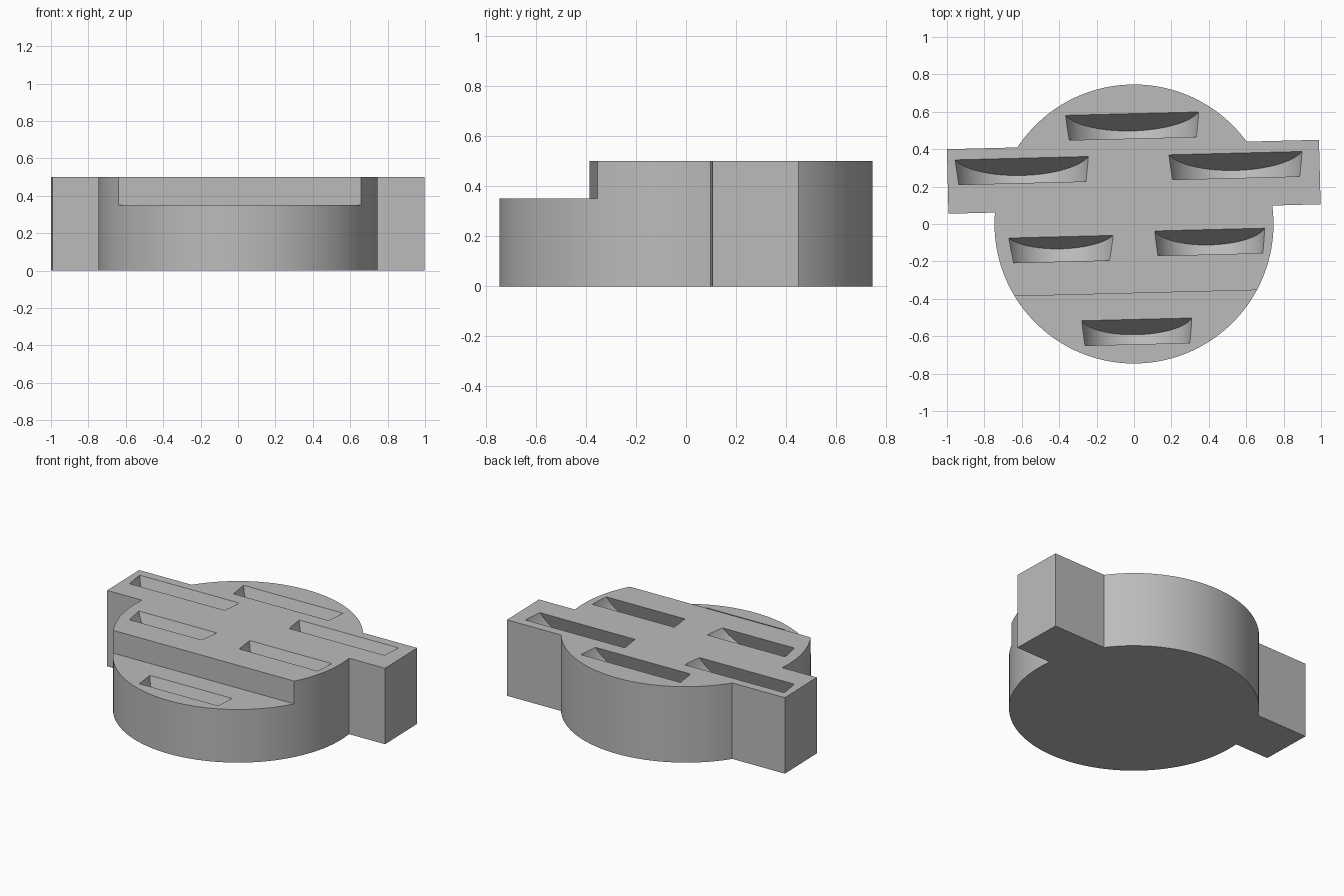
import bpy
import math
from mathutils import Vector, Matrix

if "Cube" in bpy.data.objects:
    bpy.data.objects.remove(bpy.data.objects["Cube"])

TURN = Matrix.Rotation(math.radians(1.45), 4, 'Z')   # whole layout is slightly turned
TILT = math.radians(20)                              # coins lean backwards
HEIGHT, STEP_Z, STEP_Y = 0.5, 0.35, -0.37

gray = bpy.data.materials.new("plain gray")
gray.diffuse_color = (0.5, 0.5, 0.5, 1)
gray.use_nodes = True
gray.node_tree.nodes["Principled BSDF"].inputs["Base Color"].default_value = gray.diffuse_color


def finish(name, matrix):
    ob = bpy.context.object
    ob.name = name
    ob.data.transform(TURN @ matrix)
    ob.data.materials.append(gray)
    return ob


def box(name, x0, x1, y0, y1, z0, z1):
    bpy.ops.mesh.primitive_cube_add(size=1)
    centre = Vector(((x0 + x1) / 2, (y0 + y1) / 2, (z0 + z1) / 2))
    return finish(name, Matrix.Translation(centre)
                  @ Matrix.Diagonal((x1 - x0, y1 - y0, z1 - z0, 1)))


def cylinder(name, radius, depth, matrix, sides):
    bpy.ops.mesh.primitive_cylinder_add(vertices=sides, radius=radius, depth=depth)
    return finish(name, matrix)


def combine(target, tool, operation):
    mod = target.modifiers.new(tool.name, 'BOOLEAN')
    mod.operation, mod.solver, mod.object = operation, 'EXACT', tool
    tool.hide_render = True
    bpy.context.view_layer.objects.active = target
    bpy.ops.object.modifier_apply(modifier=mod.name)
    bpy.data.objects.remove(tool)


# Round body with a cross bar and a lowered front
body = cylinder("coin_holder_body", 0.746, HEIGHT,
                Matrix.Translation((0, 0, HEIGHT / 2)), 128)
combine(body, box("side_arms", -0.99, 1.0, 0.08, 0.425, 0, HEIGHT), 'UNION')
combine(body, box("front_step", -1.2, 1.2, -1.2, STEP_Y, STEP_Z, 1), 'DIFFERENCE')

# Leaning coin slots: x, back edge y, surface z, coin radius, depth
slots = [
    (0.005, 0.59, HEIGHT, 0.37, 0.27),
    (-0.591, 0.367, HEIGHT, 0.37, 0.27),
    (0.552, 0.365, HEIGHT, 0.37, 0.27),
    (-0.392, -0.058, HEIGHT, 0.30, 0.19),
    (0.404, -0.04, HEIGHT, 0.30, 0.24),
    (0.002, -0.51, STEP_Z, 0.30, 0.24),
]
thick = 0.133 * math.cos(TILT)
down = Vector((0, -math.sin(TILT), -math.cos(TILT)))
axis = Vector((0, -math.cos(TILT), math.sin(TILT)))
for x, y, z, radius, depth in slots:
    centre = Vector((x, y, z)) + down * (depth - radius) + axis * thick / 2
    place = Matrix.Translation(centre) @ Matrix.Rotation(math.pi / 2 - TILT, 4, 'X')
    combine(body, cylinder("coin_slot", radius, thick, place, 96), 'DIFFERENCE')

# Smooth round walls, crisp edges
bpy.ops.object.select_all(action='DESELECT')
body.select_set(True)
bpy.context.view_layer.objects.active = body
bpy.ops.object.shade_smooth_by_angle(angle=math.radians(30))
